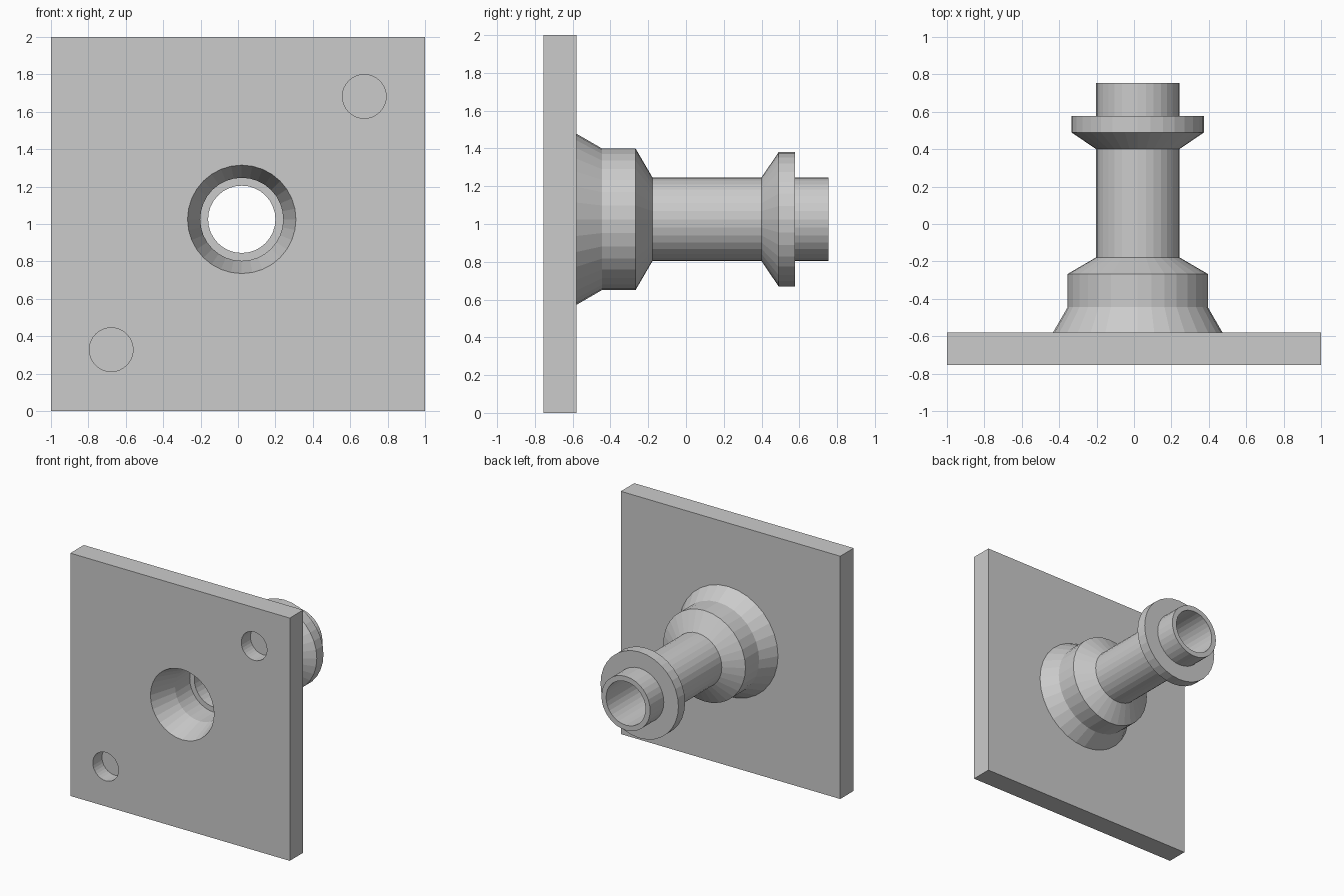
import bpy, bmesh
from math import cos, sin, pi

if "Cube" in bpy.data.objects:
    bpy.data.objects.remove(bpy.data.objects["Cube"])

SIDES = 32


def new_object(name, bm):
    bmesh.ops.recalc_face_normals(bm, faces=bm.faces)
    mesh = bpy.data.meshes.new(name)
    bm.to_mesh(mesh)
    bm.free()
    ob = bpy.data.objects.new(name, mesh)
    bpy.context.collection.objects.link(ob)
    return ob


def lathe(name, profile, cx, cz):
    """Closed solid turned around a y-parallel axis from (y, radius) points."""
    bm = bmesh.new()
    rings = [[bm.verts.new((cx + r * cos(2 * pi * i / SIDES), y,
                            cz + r * sin(2 * pi * i / SIDES)))
              for i in range(SIDES)] for y, r in profile]
    for a, b in zip(rings, rings[1:]):
        for i in range(SIDES):
            j = (i + 1) % SIDES
            bm.faces.new((a[i], a[j], b[j], b[i]))
    bm.faces.new(rings[0])
    bm.faces.new(rings[-1])
    return new_object(name, bm)


def combine(target, other, operation):
    mod = target.modifiers.new(operation, 'BOOLEAN')
    mod.operation = operation
    mod.solver = 'EXACT'
    mod.object = other
    other.hide_render = True
    bpy.context.view_layer.objects.active = target
    bpy.ops.object.modifier_apply(modifier=mod.name)
    bpy.data.objects.remove(other)


# Square mounting plate
bm = bmesh.new()
bmesh.ops.create_cube(bm, size=1)
for v in bm.verts:
    v.co = (v.co.x * 2, -0.667 + v.co.y * 0.175, 1 + v.co.z * 2)
plate = new_object("flanged_spout", bm)

# Stepped spout with a collar, rooted inside the plate
spout = lathe("spout", [(-0.65, 0.453), (-0.58, 0.453), (-0.445, 0.375),
                        (-0.267, 0.375), (-0.178, 0.222), (0.40, 0.222),
                        (0.49, 0.355), (0.577, 0.355), (0.577, 0.222),
                        (0.755, 0.222)], 0.02, 1.025)
combine(plate, spout, 'UNION')

# Through bore: tapered mouth, counterbore, narrow pipe
bore = lathe("bore_cutter", [(-0.80, 0.29), (-0.755, 0.29), (-0.53, 0.222),
                             (-0.34, 0.222), (-0.34, 0.18), (0.80, 0.18)],
             0.02, 1.025)
combine(plate, bore, 'DIFFERENCE')

# Blind locating holes in the front face
for x, z in ((0.675, 1.682), (-0.678, 0.328)):
    combine(plate, lathe("pin_cutter", [(-0.80, 0.117), (-0.635, 0.117)], x, z),
            'DIFFERENCE')
